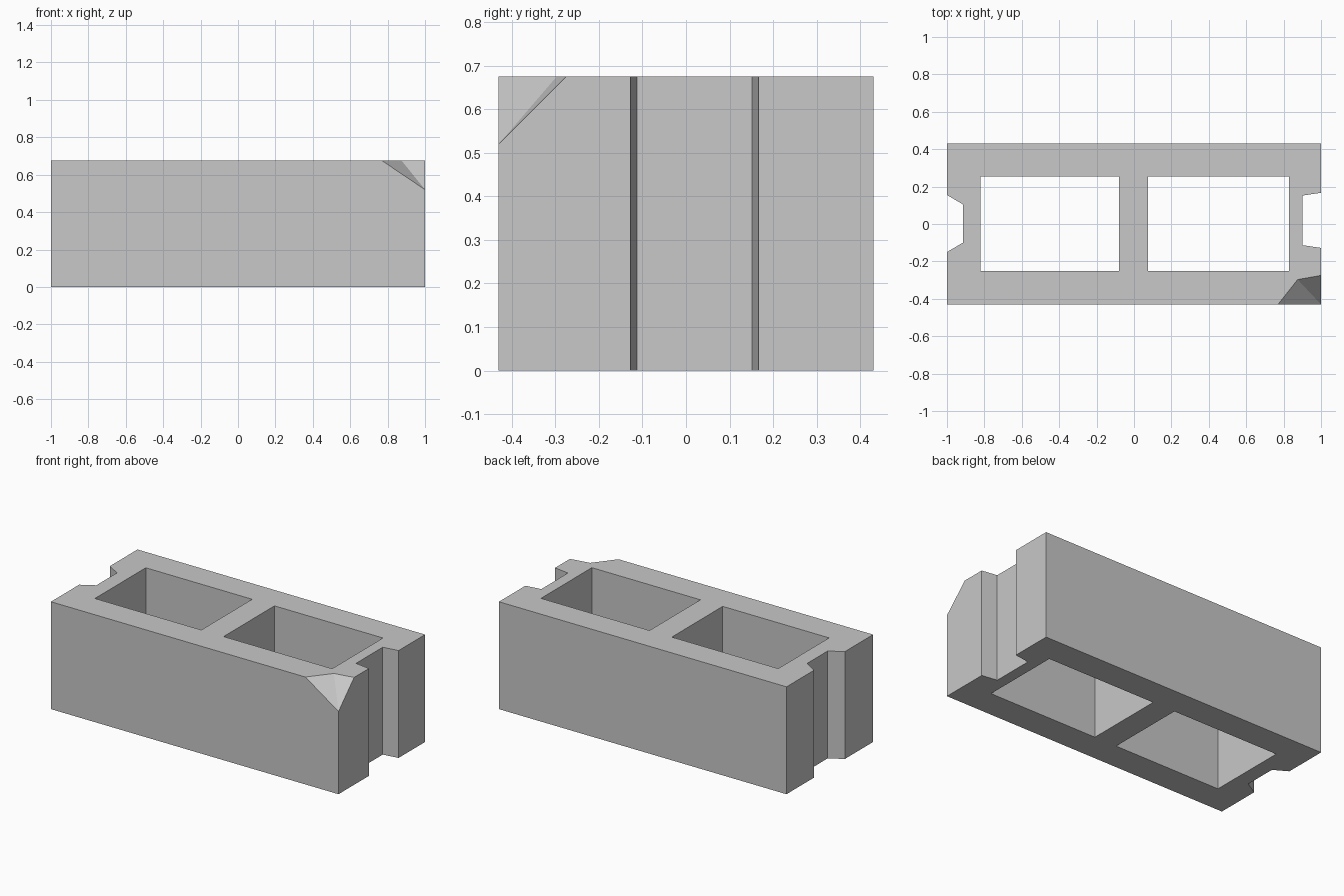
import bpy
import bmesh
from mathutils import Vector

default = bpy.data.objects.get("Cube")
if default:
    bpy.data.objects.remove(default)

HEIGHT, HALF_DEPTH = 0.675, 0.43

# Single concrete colour
concrete = bpy.data.materials.new("concrete grey")
concrete.use_nodes = True
grey = (0.58, 0.58, 0.58, 1)
concrete.diffuse_color = grey
concrete.node_tree.nodes["Principled BSDF"].inputs["Base Color"].default_value = grey


def make_object(name, bm):
    bmesh.ops.recalc_face_normals(bm, faces=bm.faces)
    mesh = bpy.data.meshes.new(name)
    bm.to_mesh(mesh)
    bm.free()
    mesh.materials.append(concrete)
    obj = bpy.data.objects.new(name, mesh)
    bpy.context.collection.objects.link(obj)
    return obj


def prism(name, outline, bottom, top):
    """Extrude a plan outline straight up."""
    bm = bmesh.new()
    face = bm.faces.new([bm.verts.new((x, y, bottom)) for x, y in outline])
    result = bmesh.ops.extrude_face_region(bm, geom=[face])
    verts = [v for v in result["geom"] if isinstance(v, bmesh.types.BMVert)]
    bmesh.ops.translate(bm, verts=verts, vec=(0, 0, top - bottom))
    return make_object(name, bm)


def cut(target, cutter):
    cutter.hide_render = True
    mod = target.modifiers.new("cut", "BOOLEAN")
    mod.operation = "DIFFERENCE"
    mod.solver = "EXACT"
    mod.object = cutter
    bpy.context.view_layer.objects.active = target
    bpy.ops.object.modifier_apply(modifier=mod.name)
    bpy.data.objects.remove(cutter)


# Block body with a grooved end on each side
left_end = [(1, -HALF_DEPTH), (1, -0.128), (0.9, -0.113),
            (0.9, 0.152), (1, 0.167), (1, HALF_DEPTH)]
right_end = [(-1, HALF_DEPTH), (-1, 0.155), (-0.915, 0.105),
             (-0.915, -0.10), (-1, -0.15), (-1, -HALF_DEPTH)]
block = prism("concrete_block", left_end + right_end, 0, HEIGHT)

# Two hollow cores right through the block
for x0, x1 in ((-0.82, -0.08), (0.075, 0.83)):
    core = [(x0, -0.25), (x1, -0.25), (x1, 0.255), (x0, 0.255)]
    cut(block, prism("core_cutter", core, -0.1, HEIGHT + 0.1))

# Chipped front left top corner: two facets meeting at the lowest point
low = Vector((1, -HALF_DEPTH, 0.52))
rim = [Vector((x, y, HEIGHT)) for x, y in
       ((0.77, -HALF_DEPTH), (0.875, -0.297), (1, -0.275))]
points = [low, Vector((1.3, -0.73, 0.8))] + [low + (p - low) * 1.4 for p in rim]
bm = bmesh.new()
for p in points:
    bm.verts.new(p)
bmesh.ops.convex_hull(bm, input=bm.verts)
cut(block, make_object("chip_cutter", bm))
